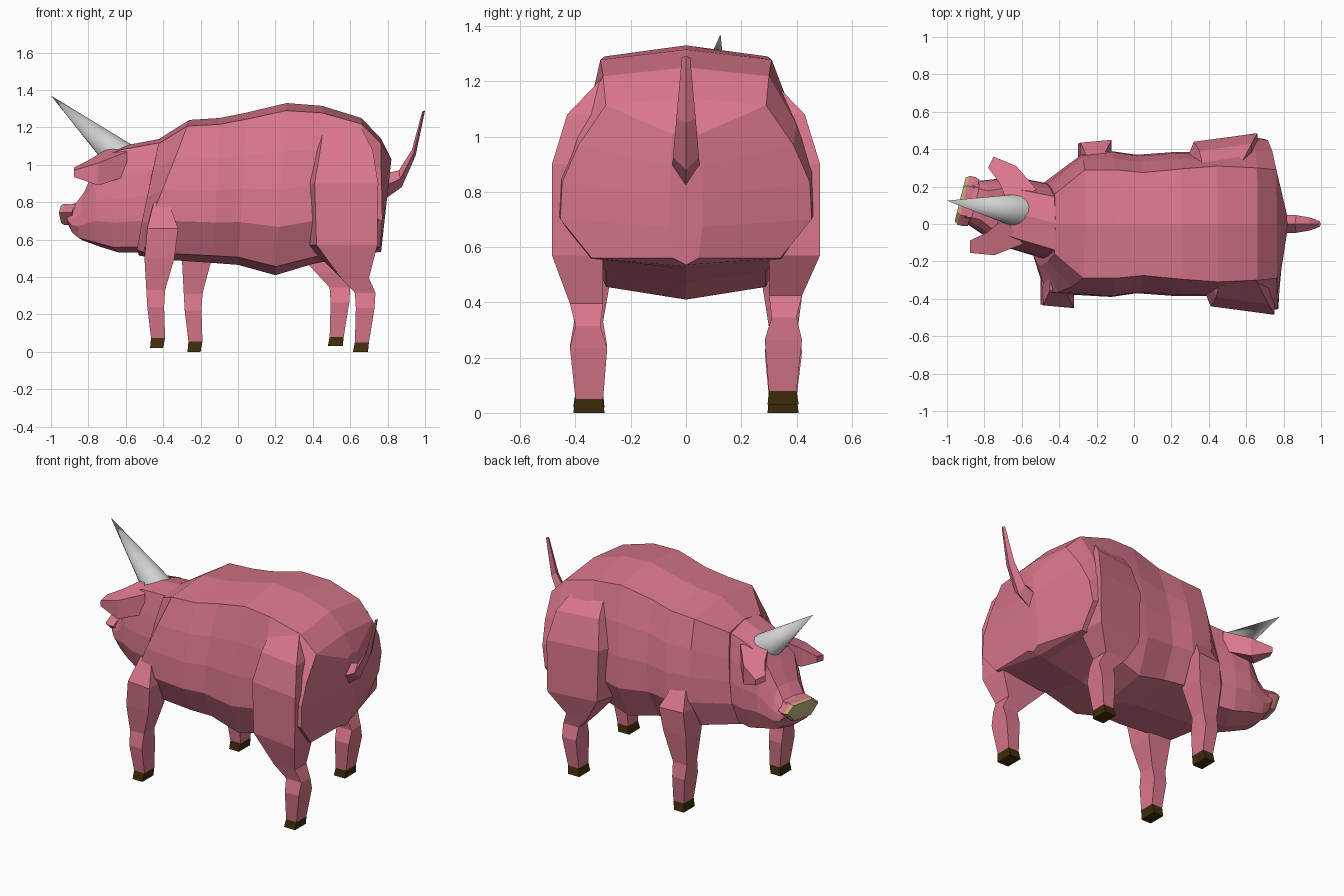
import bpy, bmesh, math
from mathutils import Matrix, Vector


def material(name, rgb):
    m = bpy.data.materials.new(name)
    m.diffuse_color = (*rgb, 1)
    return m


PINK = material("pink skin", (0.70, 0.185, 0.26))
HOOF = material("dark brown hoof", (0.05, 0.027, 0.003))
NOSE = material("tan nose", (0.52, 0.39, 0.19))
GREY = material("grey horn", (0.64, 0.64, 0.64))


def loft(name, rings, mats, matrix=None, mat_rule=None):
    """Skin a list of equal-length point rings and cap both ends."""
    bm = bmesh.new()
    vs = [[bm.verts.new(p) for p in r] for r in rings]
    n = len(rings[0])
    for k, (a, b) in enumerate(zip(vs, vs[1:])):
        for i in range(n):
            f = bm.faces.new((a[i], a[(i + 1) % n], b[(i + 1) % n], b[i]))
            f.material_index = mat_rule(k) if mat_rule else 0
    bm.faces.new(vs[0])
    end = bm.faces.new(vs[-1])
    end.material_index = mat_rule(len(rings) - 2) if mat_rule else 0
    bmesh.ops.recalc_face_normals(bm, faces=bm.faces)
    if matrix:
        bm.transform(matrix)
    me = bpy.data.meshes.new(name)
    bm.to_mesh(me)
    bm.free()
    for m in mats:
        me.materials.append(m)
    ob = bpy.data.objects.new(name, me)
    bpy.context.collection.objects.link(ob)
    return ob


def trunk_ring(xt, xb, zt, zb, wt, w, shear=0.0):
    """Ten-sided cross-section, leaning from xt to xb and sheared sideways low down."""
    h = zt - zb
    half = [(0, zt), (wt, zt - 0.035 * h / 0.8), (wt + 0.6 * (w - wt), zb + 0.72 * h),
            (w * 0.985, zb + 0.5 * h), (w, zb + 0.28 * h), (w * 0.75, zb + 0.05 * h), (0, zb)]
    pts = half + [(-y, z) for y, z in half[-2:0:-1]]
    return [(xb + (xt - xb) * (z - zb) / h + shear * y * (1 - (z - zb) / h), y, z) for y, z in pts]


# Body
loft("body", [trunk_ring(*r) for r in (
    (-0.42, -0.53, 1.14, 0.515, 0.16, 0.22, 0.1),
    (-0.26, -0.42, 1.24, 0.495, 0.29, 0.37, 0.35),
    (-0.10, -0.13, 1.25, 0.475, 0.29, 0.39),
    (0.05, 0.00, 1.28, 0.465, 0.275, 0.37),
    (0.26, 0.20, 1.33, 0.41, 0.295, 0.385),
    (0.45, 0.40, 1.315, 0.47, 0.31, 0.385, -0.1),
    (0.66, 0.66, 1.25, 0.52, 0.30, 0.465, -0.1),
    (0.765, 0.72, 1.14, 0.53, 0.29, 0.455, -0.12),
    (0.82, 0.765, 1.03, 0.535, 0.05, 0.06))], [PINK])

# Head, modelled straight and then turned
TURN = (Matrix.Translation((-0.45, 0.012, 0)) @ Matrix.Rotation(math.radians(-14), 4, 'Z')
        @ Matrix.Translation((0.45, 0, 0)))
loft("head", [trunk_ring(*r) for r in (
    (-0.38, -0.46, 1.145, 0.53, 0.14, 0.20),
    (-0.60, -0.64, 1.105, 0.53, 0.13, 0.19),
    (-0.72, -0.74, 1.06, 0.56, 0.12, 0.17),
    (-0.81, -0.84, 0.87, 0.595, 0.08, 0.135),
    (-0.86, -0.88, 0.80, 0.63, 0.08, 0.12),
    (-0.90, -0.90, 0.79, 0.67, 0.09, 0.11))], [PINK], TURN)


# Snout rim and nose plate
def nose_ring(x, s):
    return [(x, y * s, 0.735 + z * s) for y, z in (
        (-0.135, 0.01), (-0.08, 0.056), (0.08, 0.056), (0.135, 0.01), (0.07, -0.056), (-0.07, -0.056))]


loft("snout", [nose_ring(-0.87, 0.95), nose_ring(-0.895, 1.0), nose_ring(-0.925, 1.0)], [PINK], TURN)
loft("nose_plate", [nose_ring(-0.925, 1.0), nose_ring(-0.944, 0.88)], [NOSE], TURN)

# Ears: inner x, inner y, outer x, outer y, then four heights
EAR = ((-0.69, 0.04, -0.56, 0.15, 1.09, 1.07, 0.94, 0.98),
       (-0.765, 0.14, -0.695, 0.245, 1.03, 1.01, 0.89, 0.91),
       (-0.84, 0.20, -0.825, 0.265, 0.985, 0.97, 0.935, 0.945))
for side, label in ((-1, "right"), (1, "left")):
    loft(label + "_ear", [[(xi, side * yi, a), (xo, side * yo, b), (xo, side * yo, c), (xi, side * yi, d)]
                          for xi, yi, xo, yo, a, b, c, d in EAR], [PINK], TURN)

# Legs: z, front x, back x, inner y, outer y, front taper
HIND = ((1.215, 0.46, 0.65, 0.24, 0.30, 0), (1.08, 0.44, 0.72, 0.30, 0.43, 0.04),
        (0.90, 0.41, 0.75, 0.33, 0.485, 0.045), (0.57, 0.42, 0.745, 0.30, 0.485, 0.045),
        (0.40, 0.55, 0.70, 0.30, 0.42, 0), (0.32, 0.625, 0.735, 0.31, 0.40, 0),
        (0.24, 0.63, 0.73, 0.285, 0.42, 0), (0.055, 0.625, 0.70, 0.30, 0.40, 0),
        (0.005, 0.615, 0.695, 0.295, 0.408, 0))
FORE = ((0.80, -0.45, -0.37, 0.24, 0.355, 0), (0.66, -0.485, -0.32, 0.24, 0.45, 0.015),
        (0.50, -0.50, -0.34, 0.27, 0.43, 0), (0.33, -0.49, -0.39, 0.30, 0.405, 0),
        (0.24, -0.485, -0.395, 0.285, 0.42, 0), (0.075, -0.465, -0.39, 0.30, 0.40, 0),
        (0.02, -0.47, -0.40, 0.295, 0.408, 0))


def leg(name, table, side, dx_top, dx_low, dz):
    rings = []
    for z, x0, x1, y0, y1, taper in table:
        d = dx_top if z > 0.55 else dx_low
        zz = z + (dz if z < 0.5 else 0)
        rings.append([(x0 + d - taper, side * y0, zz), (x1 + d, side * y0, zz),
                      (x1 + d, side * y1, zz), (x0 + d, side * (y1 - taper), zz)])
    loft(name, rings, [PINK, HOOF], None, lambda k: 1 if k == len(table) - 2 else 0)


leg("right_hind_leg", HIND, -1, 0, 0, -0.005)
leg("left_hind_leg", HIND, 1, -0.09, -0.135, 0.025)
leg("right_front_leg", FORE, -1, 0, 0, 0)
leg("left_front_leg", FORE, 1, 0.2, 0.2, -0.02)

# Tail: upper x, upper z, lower x, lower z, half width
loft("tail", [[(xu, 0, zu), ((xu + xl) / 2, w, (zu + zl) / 2), (xl, 0, zl), ((xu + xl) / 2, -w, (zu + zl) / 2)]
              for xu, zu, xl, zl, w in ((0.77, 0.95, 0.79, 0.82, 0.05), (0.86, 0.97, 0.875, 0.88, 0.047),
                                        (0.93, 1.08, 0.95, 1.05, 0.035), (0.985, 1.285, 1.0, 1.29, 0.015))], [PINK])

# Horn
base, tip = Vector((-0.615, 0.07, 1.03)), Vector((-1.0, 0.125, 1.37))
axis = tip - base
bpy.ops.mesh.primitive_cone_add(vertices=16, radius1=0.092, radius2=0, depth=axis.length,
                                location=(base + tip) / 2,
                                rotation=axis.to_track_quat('Z', 'Y').to_euler())
horn = bpy.context.object
horn.name = "horn"
horn.data.materials.append(GREY)
bpy.ops.object.shade_smooth_by_angle(angle=math.radians(40))
